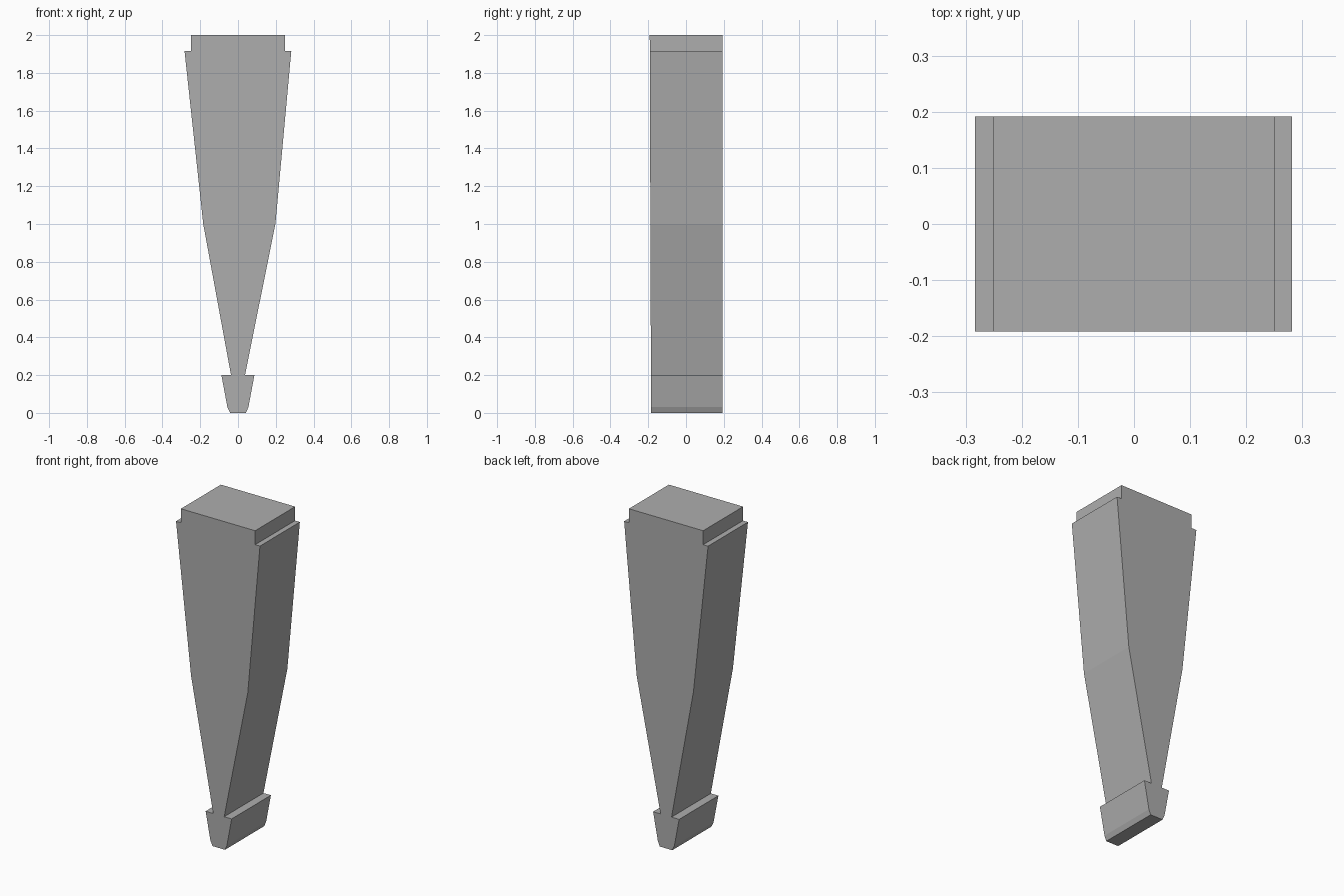
import bpy
import bmesh

cube = bpy.data.objects.get("Cube")
if cube:
    bpy.data.objects.remove(cube, do_unlink=True)

# Plain grey stone
stone = bpy.data.materials.new("grey stone")
stone.use_nodes = True
color = (0.42, 0.42, 0.42, 1)
stone.diffuse_color = color
stone.node_tree.nodes["Principled BSDF"].inputs["Base Color"].default_value = color

BACK = 0.192


def front_y(z):
    """The front leans out very slightly towards the top."""
    return -0.185 - 0.0035 * z


# Outline of the tapered bracket: right side upwards, then left side downwards
right_side = [(0.042, 0), (0.055, 0.03), (0.087, 0.2), (0.037, 0.2),
              (0.198, 1.0), (0.282, 1.915), (0.25, 1.915), (0.25, 2)]
left_side = [(-0.25, 2), (-0.25, 1.915), (-0.283, 1.915), (-0.184, 1.0),
             (-0.037, 0.2), (-0.088, 0.2), (-0.056, 0.03), (-0.042, 0)]
outline = right_side + left_side

# Front and back caps joined by flat side walls
bm = bmesh.new()
front = [bm.verts.new((x, front_y(z), z)) for x, z in outline]
back = [bm.verts.new((x, BACK, z)) for x, z in outline]
bm.faces.new(front)
bm.faces.new(back[::-1])
for i in range(len(outline)):
    j = (i + 1) % len(outline)
    bm.faces.new((front[j], front[i], back[i], back[j]))
bmesh.ops.recalc_face_normals(bm, faces=bm.faces)

mesh = bpy.data.meshes.new("tapered_bracket")
bm.to_mesh(mesh)
bm.free()
mesh.materials.append(stone)
bracket = bpy.data.objects.new("tapered_bracket", mesh)
bpy.context.collection.objects.link(bracket)
